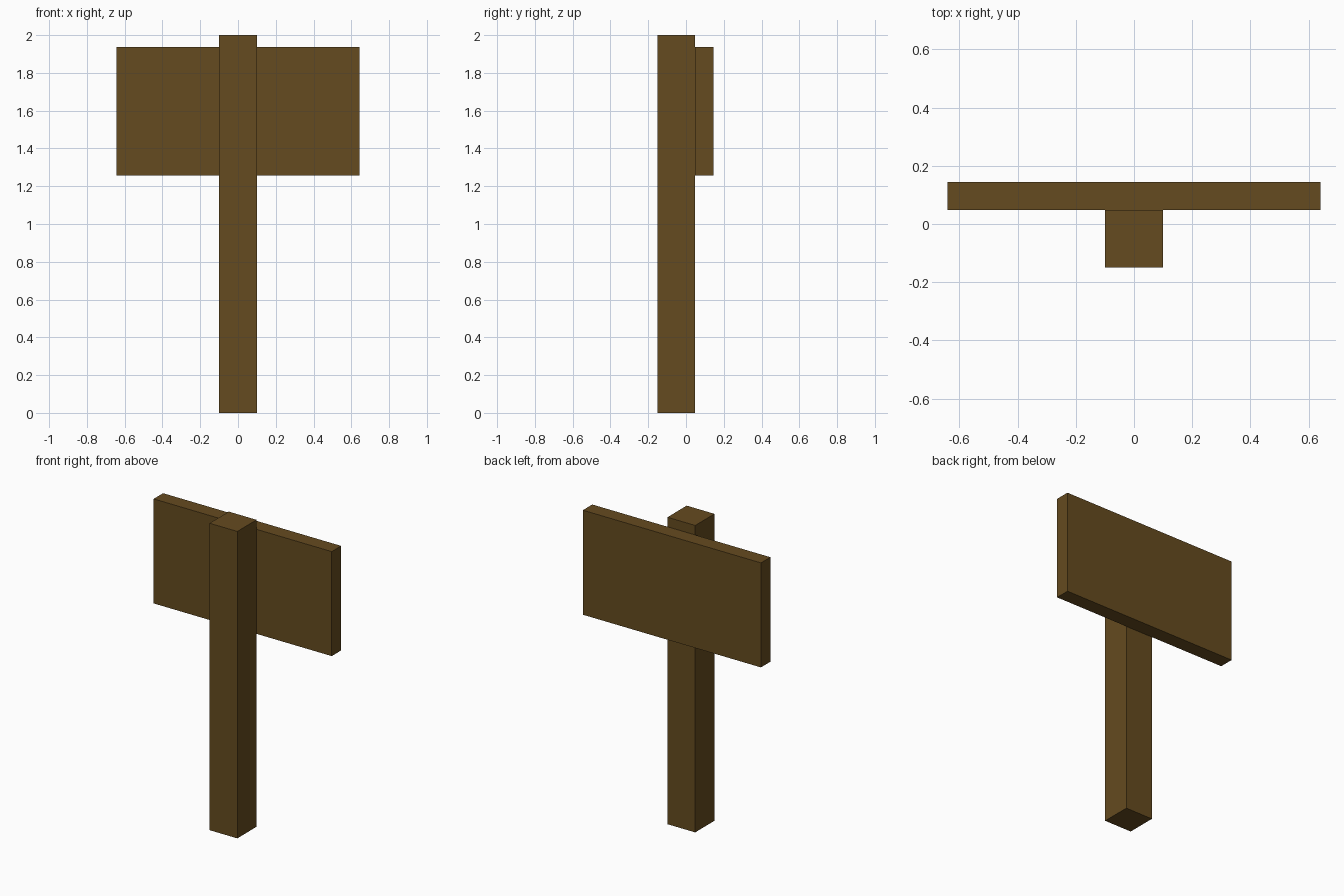
import bpy
import bmesh
from mathutils import Vector

if "Cube" in bpy.data.objects:
    bpy.data.objects.remove(bpy.data.objects["Cube"])

wood = bpy.data.materials.new("brown_wood")
wood.diffuse_color = (0.13, 0.07, 0.014, 1.0)
wood.use_nodes = True
wood.node_tree.nodes["Principled BSDF"].inputs["Base Color"].default_value = wood.diffuse_color


def box(name, low, high, material):
    """Axis-aligned box between two corners."""
    low, high = Vector(low), Vector(high)
    bm = bmesh.new()
    bmesh.ops.create_cube(bm, size=1.0)
    bmesh.ops.scale(bm, vec=high - low, verts=bm.verts)
    bmesh.ops.translate(bm, vec=(low + high) / 2, verts=bm.verts)
    mesh = bpy.data.meshes.new(name)
    bm.to_mesh(mesh)
    bm.free()
    mesh.materials.append(material)
    obj = bpy.data.objects.new(name, mesh)
    bpy.context.collection.objects.link(obj)
    return obj


# Square upright post
box("post", (-0.10, -0.15, 0.0), (0.10, 0.048, 2.0), wood)

# Flat board fixed to the rear face of the post
box("sign_board", (-0.642, 0.048, 1.257), (0.642, 0.145, 1.938), wood)
